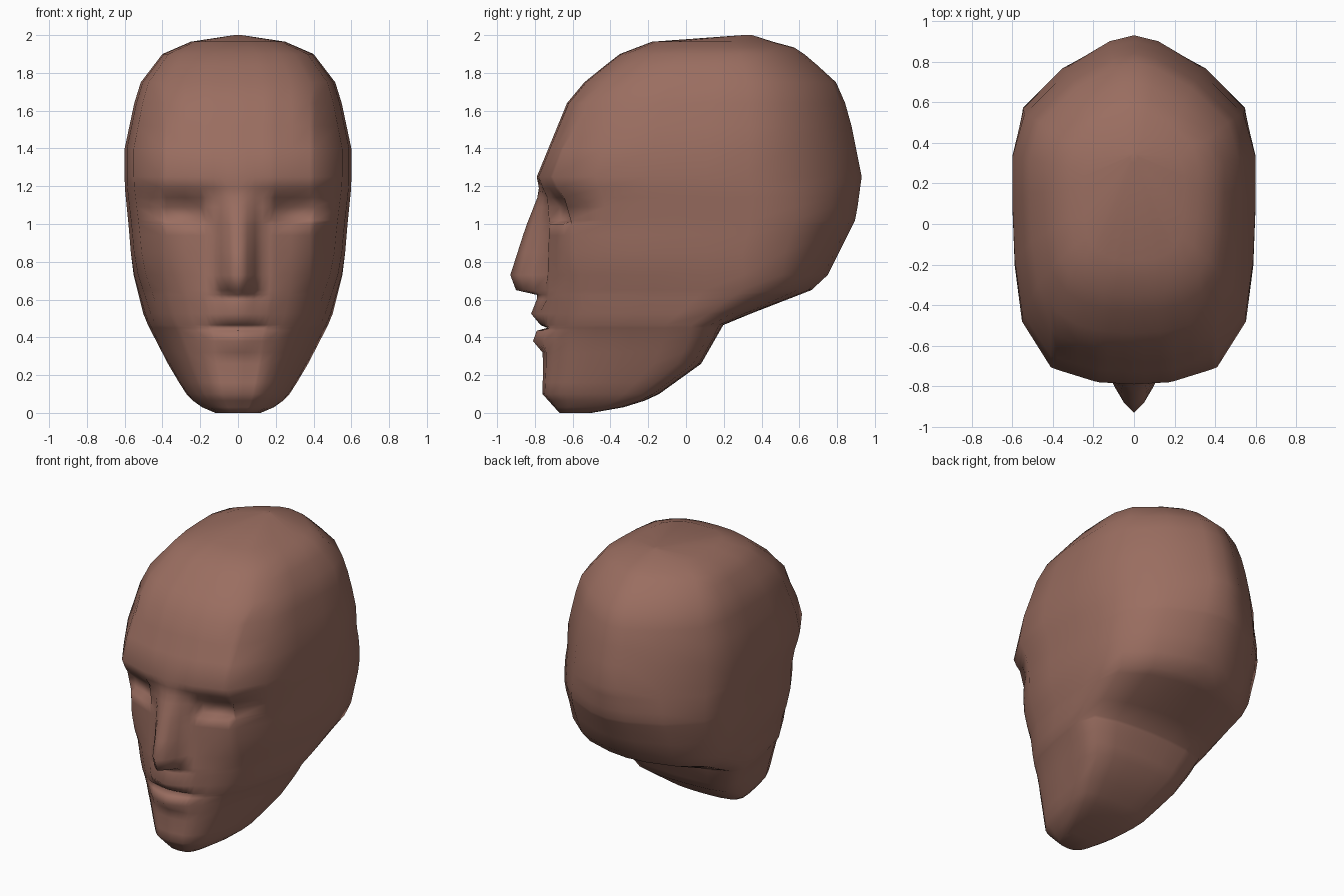
import bpy, bmesh

if "Cube" in bpy.data.objects:
    bpy.data.objects.remove(bpy.data.objects["Cube"])


def lerp_table(table, v):
    """Piecewise linear lookup in [(key, value), ...]."""
    if v <= table[0][0]:
        return table[0][1]
    for (a, p), (b, q) in zip(table, table[1:]):
        if v <= b:
            return p + (q - p) * (v - a) / (b - a)
    return table[-1][1]


# Head profile by height: front plane, back and half width
FRONT = [(0, -.67), (.1, -.76), (.32, -.755), (.45, -.745), (.63, -.755), (.75, -.745), (1.0, -.735),
         (1.14, -.745), (1.19, -.768), (1.25, -.79), (1.64, -.63), (1.76, -.53), (1.9, -.35),
         (1.965, -.18), (2.0, .3)]
BACK = [(0, -.5), (.03, -.33), (.08, -.17), (.26, .08), (.47, .2), (.66, .69), (.73, .75), (1.03, .9),
        (1.25, .93), (1.6, .86), (1.76, .79), (1.93, .59), (1.965, .46), (2.0, .35)]
WIDTH = [(0, .12), (.03, .19), (.08, .26), (.22, .35), (.5, .495), (.76, .56), (1.0, .58), (1.2, .6),
         (1.4, .6), (1.73, .53), (1.9, .4), (1.965, .25), (2.0, .02)]

# Half outlines seen from above (width fraction, depth fraction)
JAW = [(0, 0), (.34, .02), (.6, .1), (.8, .3), (.9, .5), (.97, .7), (1, .85), (.9, .95), (.6, .985),
       (.3, .995), (0, 1)]
NAPE = [(0, 0), (.3, .008), (.66, .06), (.9, .2), (.97, .36), (1, .54), (1, .67), (.96, .815),
        (.65, .925), (.25, .985), (0, 1)]
SKULL = [(0, 0), (.3, .006), (.68, .047), (.92, .18), (.98, .34), (1, .52), (1, .65), (.9, .78),
         (.55, .907), (.2, .983), (0, 1)]

# Centre line of nose and lips
NOSE = [(.64, -.89), (.65, -.9), (.73, -.93), (.98, -.85), (1.17, -.775), (1.25, -.79)]
LIPS = [(.1, -.76), (.32, -.76), (.38, -.81), (.435, -.79), (.45, -.735), (.465, -.77), (.525, -.82),
        (.6, -.79), (.625, -.79)]
NOSE_FALL = [(0, 1), (.05, .75), (.09, .4), (.13, 0)]
EYE_DEPTH = [(1.0, 0), (1.02, .055), (1.09, .055), (1.14, .015), (1.19, 0)]

COLUMNS = [0, .05, .09, .13, .17, .195, .28, .38, .41]
LEVELS = [0, .03, .065, .1, .16, .26, .32, .38, .435, .45, .465, .525, .6, .625, .65, .73, .85, .94, 1.0,
          1.02, 1.09, 1.14, 1.19, 1.25, 1.4, 1.52, 1.64, 1.75, 1.84, 1.9, 1.935, 1.965, 2.0]


def face_offset(x, z, front):
    """Push the face plane out for nose and lips, in for the eyes."""
    off = 0
    if .64 <= z <= 1.2:
        off = (lerp_table(NOSE, z) - front) * lerp_table(NOSE_FALL, x)
    elif .3 <= z < .64:
        half = .18 if z < .55 else .12
        off = (lerp_table(LIPS, z) - front) * max(0, 1 - (x / half) ** 2)
    if .19 < x < .39:
        off += lerp_table(EYE_DEPTH, z)
    return off


def blend(a, b, t):
    t = min(1, max(0, t))
    return [(p + (r - p) * t, q + (s - q) * t) for (p, q), (r, s) in zip(a, b)]


def ring(z):
    front, back, w = (lerp_table(t, z) for t in (FRONT, BACK, WIDTH))
    shape = blend(blend(JAW, NAPE, (z - .4) / .4), SKULL, (z - .9) / .35)
    depth = back - front
    scale = min(1, w * shape[3][0] / .47)
    pts = []
    for c in COLUMNS:
        x = c * scale
        y = front + depth * lerp_table(shape[:4], x / w)
        pts.append((x, y + face_offset(x, z, front), z))
    pts += [(fx * w, front + fy * depth, z) for fx, fy in shape[3:]]
    return pts


# Head: half loft, mirrored
bm = bmesh.new()
rings = [[bm.verts.new(p) for p in ring(z)] for z in LEVELS]
for lo, hi in zip(rings, rings[1:]):
    for i in range(len(lo) - 1):
        bm.faces.new((lo[i], lo[i + 1], hi[i + 1], hi[i]))
bm.faces.new(list(reversed(rings[0])))
bm.faces.new(rings[-1])
for f in bm.faces:
    f.smooth = True
mesh = bpy.data.meshes.new("head")
bm.to_mesh(mesh)
bm.free()
head = bpy.data.objects.new("head", mesh)
bpy.context.collection.objects.link(head)
mirror = head.modifiers.new("mirror", 'MIRROR')
mirror.use_axis[0] = True
mirror.merge_threshold = .001

skin = bpy.data.materials.new("clay_brown")
skin.diffuse_color = (.325, .155, .118, 1)
skin.use_nodes = True
skin.node_tree.nodes["Principled BSDF"].inputs["Base Color"].default_value = skin.diffuse_color
mesh.materials.append(skin)
